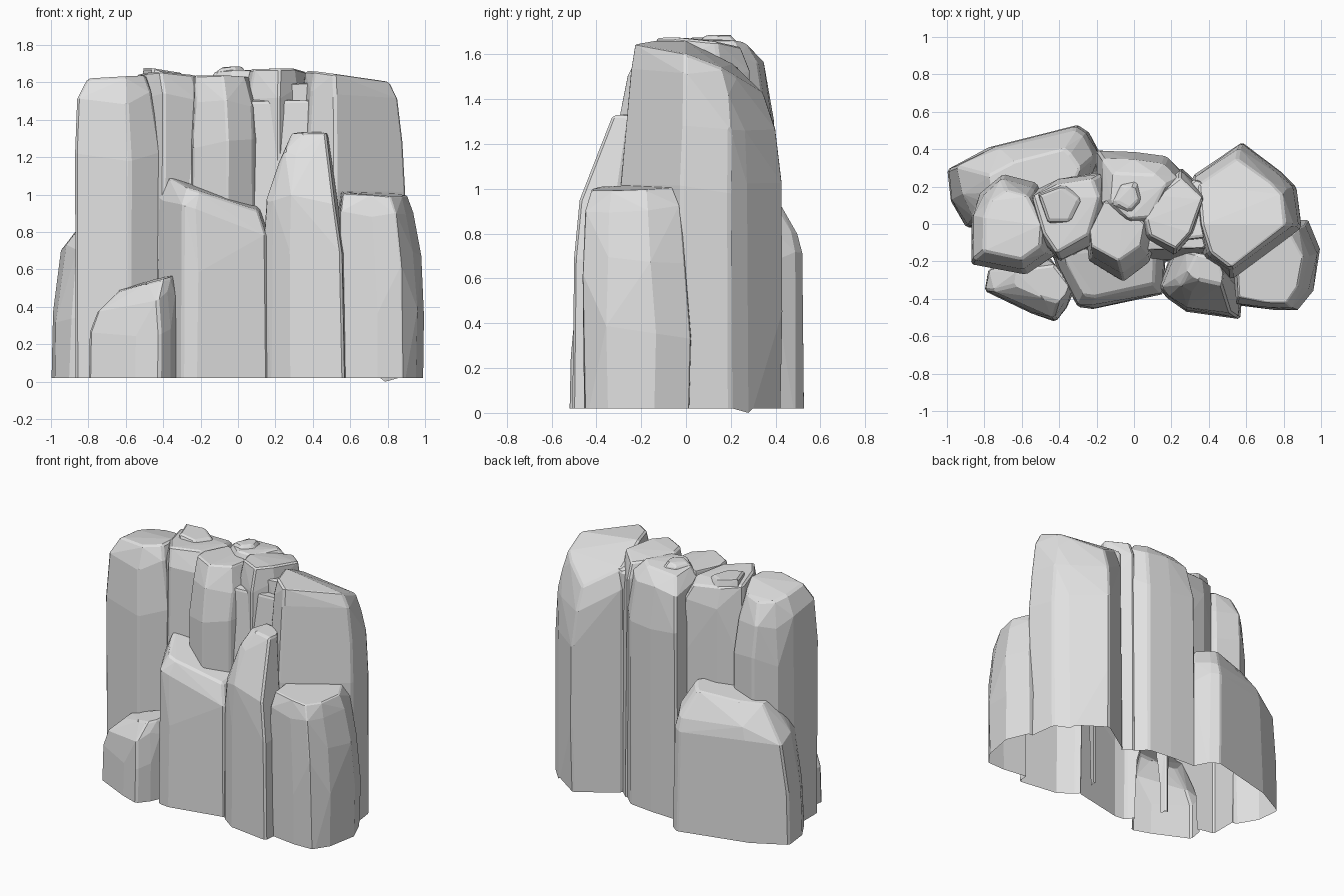
import bpy, bmesh, random
from mathutils import Vector

if "Cube" in bpy.data.objects:
    bpy.data.objects.remove(bpy.data.objects["Cube"])

random.seed(11)
stone = bpy.data.materials.new("pale_grey_stone")
stone.diffuse_color = (0.75, 0.75, 0.75, 1)
stone.use_nodes = True
stone.node_tree.nodes["Principled BSDF"].inputs["Base Color"].default_value = stone.diffuse_color
rocks = bpy.data.collections.new("rocks")
bpy.context.scene.collection.children.link(rocks)


def rock(name, outline, levels, slope=(0, 0), back=0.0, jitter=0.008, zjit=0.04):
    """Faceted column: outline repeated at levels (z, scale, dx, dy), wrapped in a hull.
    slope tilts the two upper levels; back lowers their rear half."""
    cx = sum(p[0] for p in outline) / len(outline)
    cy = sum(p[1] for p in outline) / len(outline)
    bm = bmesh.new()
    last = len(levels) - 1
    for i, (z, s, dx, dy) in enumerate([(-.06,) + levels[0][1:]] + levels[1:]):
        for x, y in outline:
            px, py = cx + (x - cx) * s + dx, cy + (y - cy) * s + dy
            pz = z
            if i >= last - 1:
                pz += slope[0] * (px - cx) + slope[1] * (py - cy) - back * max(0, py - cy)
            if i:
                px += random.uniform(-jitter, jitter)
                py += random.uniform(-jitter, jitter)
                zr = zjit if i < last else .006
                pz += random.uniform(-zr, zr)
            bm.verts.new((px, py, pz))
    bmesh.ops.convex_hull(bm, input=bm.verts[:])
    loose = [v for v in bm.verts if not v.link_faces]
    bmesh.ops.delete(bm, geom=loose, context='VERTS')
    bmesh.ops.dissolve_limit(bm, angle_limit=0.05, verts=bm.verts[:], edges=bm.edges[:])
    bmesh.ops.recalc_face_normals(bm, faces=bm.faces[:])
    me = bpy.data.meshes.new(name)
    bm.to_mesh(me)
    bm.free()
    me.materials.append(stone)
    ob = bpy.data.objects.new(name, me)
    rocks.objects.link(ob)
    # narrow worn edges
    bev = ob.modifiers.new("worn_edges", 'BEVEL')
    bev.width, bev.segments = 0.012, 1
    bev.limit_method, bev.angle_limit = 'ANGLE', 0.6
    return ob


# Tall back row
rock("left_tall_column",
     [(-.82, .17), (-.70, .27), (-.52, .22), (-.42, .0), (-.42, -.17), (-.58, -.27), (-.87, -.21), (-.87, .05)],
     [(.02, .99, 0, 0), (.75, 1, 0, 0), (1.2, .99, 0, 0), (1.5, .88, -.01, 0), (1.625, .68, 0, .0)],
     slope=(.05, 0), back=.25)
rock("left_middle_column",
     [(-.56, .16), (-.40, .24), (-.17, .28), (-.13, .14), (-.20, -.10), (-.40, -.21), (-.50, -.10)],
     [(.02, 1.02, 0, 0), (1.1, 1, 0, 0), (1.53, .96, 0, 0), (1.65, .80, -.02, .01)], slope=(-.06, 0), back=.2)
rock("left_crest_block",
     [(-.52, .16), (-.36, .22), (-.23, .14), (-.30, .0), (-.46, -.02)],
     [(1.3, 1, 0, 0), (1.58, 1, 0, 0), (1.66, .75, -.03, 0)], slope=(-.15, 0), zjit=.01)
rock("centre_column",
     [(-.25, -.10), (-.24, -.20), (-.06, -.30), (.08, -.20), (.13, -.05), (-.03, .08), (-.16, .12)],
     [(.02, 1.03, 0, 0), (1.28, 1, 0, 0), (1.48, .92, 0, .02), (1.635, .78, -.02, .06)])
rock("centre_back_column",
     [(-.20, .12), (-.20, .39), (.0, .38), (.17, .36), (.27, .26), (.12, .0), (-.05, -.02)],
     [(.02, 1.02, 0, 0), (.9, 1.01, 0, 0), (1.32, .99, 0, 0), (1.57, .88, 0, -.02), (1.665, .60, 0, -.04)],
     back=.33)
rock("centre_right_column",
     [(.02, .03), (.10, .17), (.25, .29), (.39, .16), (.32, -.06), (.22, -.17), (.05, -.08)],
     [(.02, 1.05, 0, 0), (1.2, 1, 0, 0), (1.54, .97, 0, 0), (1.675, .82, .01, 0)], back=.2)
rock("crest_slab",
     [(-.14, .10), (-.08, .22), (.02, .24), (.06, .12), (-.02, .04)],
     [(1.4, 1, 0, 0), (1.65, .9, 0, 0), (1.683, .6, 0, 0)], jitter=.003, zjit=.005)
rock("right_tall_column",
     [(.33, -.02), (.38, -.2), (.53, -.30), (.90, -.02), (.87, .2), (.79, .28), (.57, .43), (.31, .26)],
     [(.02, .99, 0, 0), (.5, 1, 0, 0), (1.0, 1, 0, 0), (1.27, .95, -.01, 0), (1.52, .89, -.015, 0),
      (1.635, .80, -.02, -.01)],
     slope=(-.12, 0), back=.8, zjit=.03)
# Inner body that closes the crevices between columns
rock("inner_core",
     [(-.6, -.1), (-.6, .15), (-.1, .25), (.3, .21), (.6, .2), (.7, -.1), (.5, -.2), (0, -.2)],
     [(.02, 1, 0, 0), (.8, 1, 0, 0), (1.5, .72, 0, 0)])
rock("right_crevice_fill",
     [(.25, .2), (.32, .25), (.45, .22), (.45, -.08), (.28, -.1)],
     [(.02, 1, 0, 0), (1.2, 1, 0, 0), (1.6, .9, 0, 0)], back=.4, zjit=.01)

# Low rock at the back left
rock("back_left_boulder",
     [(-1.0, .29), (-.78, .41), (-.30, .53), (-.24, .49), (-.17, .36), (-.30, .0), (-.90, -.02), (-.98, .12)],
     [(.02, 1, 0, 0), (.35, .97, 0, 0), (.70, .91, .02, .02), (.80, .82, .03, .02), (.95, .58, .05, -.02)],
     slope=(.12, 0), back=.1)

# Front row, left to right
rock("front_left_boulder",
     [(-.80, -.36), (-.78, -.24), (-.45, -.18), (-.32, -.36), (-.36, -.45), (-.42, -.525), (-.55, -.48)],
     [(.02, 1, 0, 0), (.25, .97, 0, 0), (.42, .87, .01, .01), (.51, .62, .06, .04)], slope=(.3, .1))
rock("front_centre_block",
     [(-.43, -.18), (-.41, -.25), (-.30, -.445), (-.22, -.455), (.16, -.375), (.17, -.15), (-.30, -.08)],
     [(.02, 1, 0, 0), (.60, .99, 0, 0), (.91, .96, 0, .01), (1.02, .83, .01, .04)], slope=(-.32, .1), zjit=.03)
rock("front_right_spire",
     [(.13, -.34), (.18, -.40), (.28, -.47), (.57, -.51), (.58, -.36), (.50, -.13), (.22, -.10)],
     [(.02, 1, 0, 0), (.72, .95, -.005, .0), (.98, .84, -.015, .0), (1.2, .58, .0, .05), (1.325, .40, .03, .08)],
     slope=(.0, .05))
rock("right_front_boulder",
     [(.53, -.16), (.55, -.43), (.75, -.46), (.89, -.455), (.96, -.35), (1.0, -.14), (.93, .02), (.70, .02)],
     [(.02, .97, -.005, 0), (.35, 1, 0, 0), (.66, .95, -.012, -.01), (.90, .87, -.035, -.015),
      (1.0, .76, -.05, -.01)],
     slope=(-.07, .05))

# Fuse all rocks into one shell
first = rocks.objects["left_tall_column"]
rocks.objects.unlink(first)
bpy.context.scene.collection.objects.link(first)
join = first.modifiers.new("fuse", 'BOOLEAN')
join.operation, join.solver = 'UNION', 'EXACT'
join.operand_type, join.collection = 'COLLECTION', rocks
join.use_self = True
deps = bpy.context.evaluated_depsgraph_get()
bm = bmesh.new()
bm.from_mesh(bpy.data.meshes.new_from_object(first.evaluated_get(deps)))
for ob in list(rocks.objects) + [first]:
    bpy.data.objects.remove(ob)
bpy.data.collections.remove(rocks)

# Open, level underside with one low corner at the back right
bmesh.ops.bisect_plane(bm, geom=bm.verts[:] + bm.edges[:] + bm.faces[:],
                       plane_co=(0, 0, .02), plane_no=(0, 0, 1), clear_inner=True)
low = min((v for v in bm.verts if v.co.z < .021), key=lambda v: (v.co - Vector((.79, .27, .02))).length)
for v in bm.verts:
    if v.co.z < .021 and (v.co - low.co).length < .03:
        v.co.z = 0
for f in bm.faces:
    f.material_index = 0
me = bpy.data.meshes.new("rock_cliff")
bm.to_mesh(me)
bm.free()
me.materials.clear()
me.materials.append(stone)
bpy.context.scene.collection.objects.link(bpy.data.objects.new("rock_cliff", me))
